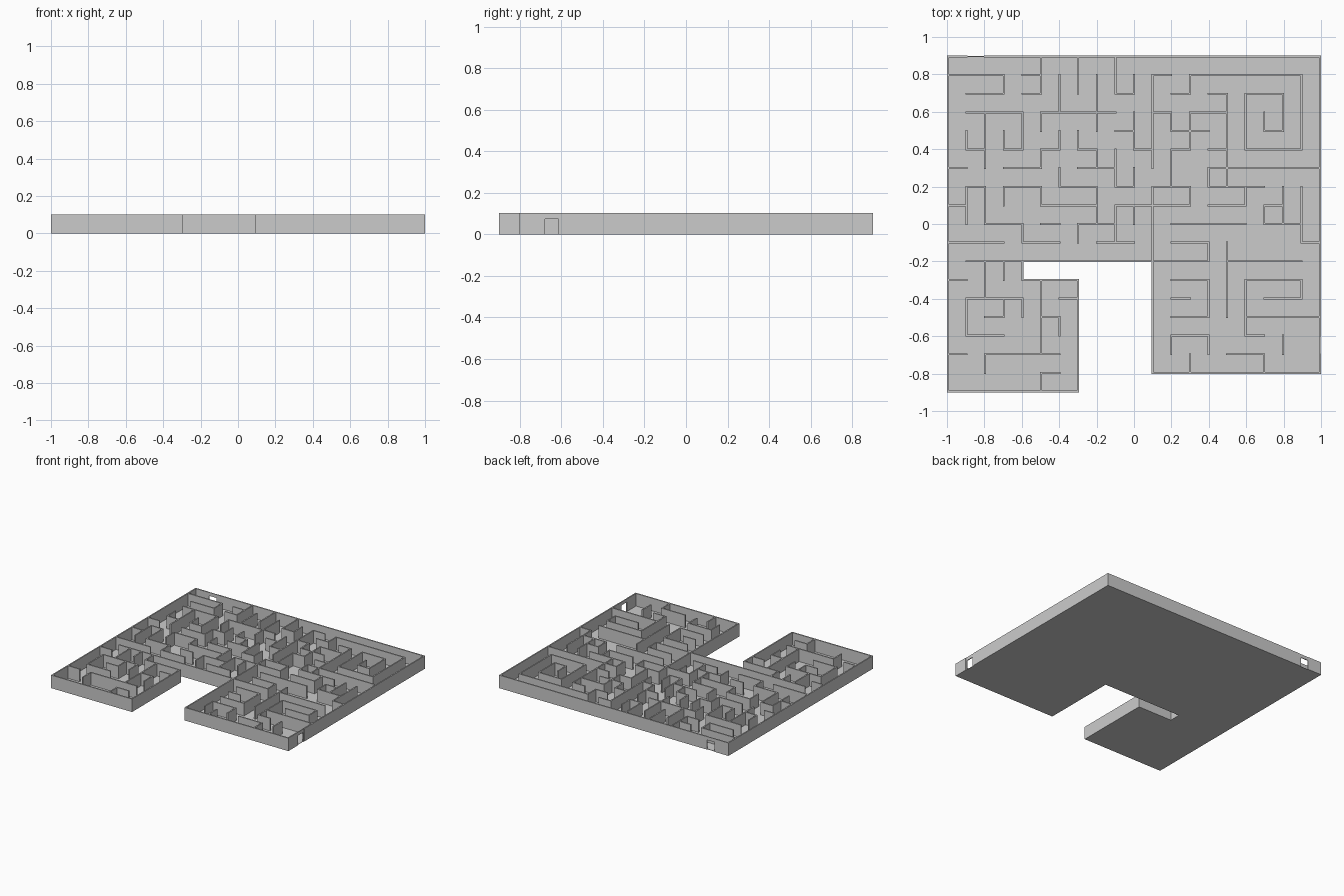
import bpy, bmesh
from mathutils import Matrix

if "Cube" in bpy.data.objects:
    bpy.data.objects.remove(bpy.data.objects["Cube"])

S = 0.0995      # cell pitch
T = 0.01        # wall thickness
H = 0.102       # wall height
FLOOR = 0.003   # floor thickness

# Floor plan corners, in cells
OUTLINE = [(-10, 9), (10, 9), (10, -8), (1, -8), (1, -2),
           (-6, -2), (-6, -3), (-3, -3), (-3, -9), (-10, -9)]


def box(bm, x0, x1, y0, y1, z0, z1):
    m = Matrix.Translation(((x0 + x1) / 2, (y0 + y1) / 2, (z0 + z1) / 2)) \
        @ Matrix.Diagonal((x1 - x0, y1 - y0, z1 - z0, 1))
    bmesh.ops.create_cube(bm, size=1, matrix=m)


def wall(bm, a, b):
    """Wall between two grid nodes."""
    (x0, x1), (y0, y1) = sorted((a[0], b[0])), sorted((a[1], b[1]))
    h = T / 2
    box(bm, x0 * S - h, x1 * S + h, y0 * S - h, y1 * S + h, 0, H)


def runs(line):
    """Start and end of each unbroken stretch of wall."""
    start = None
    for k, c in enumerate(line + "."):
        if c == "#" and start is None:
            start = k
        elif c != "#" and start is not None:
            yield start, k
            start = None


def along_x(y, line):
    """Walls on one grid line, left to right; # is wall, . is open."""
    for s, e in runs(line):
        wall(bm, (s - 10, y), (e - 10, y))


def along_y(x, line):
    """Walls on one grid line, back to front."""
    for s, e in runs(line):
        wall(bm, (x, 9 - s), (x, 9 - e))


def finish(bm, name):
    me = bpy.data.meshes.new(name)
    bm.to_mesh(me)
    bm.free()
    ob = bpy.data.objects.new(name, me)
    bpy.context.collection.objects.link(ob)


# Floor slab
bm = bmesh.new()
face = bm.faces.new([bm.verts.new((x * S, y * S, 0)) for x, y in OUTLINE])
top = bmesh.ops.extrude_face_region(bm, geom=[face])["geom"]
bmesh.ops.translate(bm, verts=[v for v in top if isinstance(v, bmesh.types.BMVert)],
                    vec=(0, 0, FLOOR))
bmesh.ops.recalc_face_normals(bm, faces=bm.faces[:])
finish(bm, "floor")

# Outer walls, leaving a one-cell gap for each doorway
bm = bmesh.new()
for a, b in zip(OUTLINE, OUTLINE[1:] + OUTLINE[:1]):
    if a == (-10, 9):
        wall(bm, a, (-9, 9))
        wall(bm, (-8, 9), b)
    elif a == (10, 9):
        wall(bm, a, (10, -6))
        wall(bm, (10, -7), b)
    else:
        wall(bm, a, b)
finish(bm, "outer_walls")

# Doorways: thin panels with an opening (two jambs and a lintel)
DOOR_H, JAMB, P = 0.075, 0.017, 0.003
DOOR_PARTS = ((0, JAMB, 0), (S - JAMB, S, 0), (JAMB, S - JAMB, DOOR_H))
bm = bmesh.new()
for s, e, z0 in DOOR_PARTS:
    box(bm, -9 * S + s, -9 * S + e, 9 * S - P, 9 * S + P, z0, H)
finish(bm, "back_doorway")
bm = bmesh.new()
for s, e, z0 in DOOR_PARTS:
    box(bm, 10 * S - P, 10 * S + P, -7 * S + s, -7 * S + e, z0, H)
finish(bm, "right_doorway")

# Inner walls running left to right
bm = bmesh.new()
along_x(8, "###.#......#.######.")
along_x(7, ".##.#....#..#.#.##..")
along_x(6, ".###.####..#.##.....")
along_x(5, ".........#..##...#..")
along_x(4, ".#.#.#.#..#.#.#.###.")
along_x(3, "#..##..##.....######")
along_x(2, ".#.##.##.#.##.###...")
along_x(1, "#....###.####.##.#..")
along_x(0, "..##.#.##...####.##.")
along_x(-1, "###.##..##..##.....#")
along_x(-2, ".###.......###.####.")
along_x(-3, "#...........##..###.")
along_x(-4, ".###..#.....#....##.")
along_x(-5, "..#..#......##..####")
along_x(-6, ".##.........##..#...")
along_x(-7, "#.####.........##...")
along_x(-8, ".....#..............")
finish(bm, "inner_cross_walls")

# Inner walls running back to front
bm = bmesh.new()
along_y(-9, "....#..##....##...")
along_y(-8, "...###.##..##...#.")
along_y(-7, ".#..#..#...#.#....")
along_y(-6, "...##....#...#....")
along_y(-5, "##.#.#.#....####.#")
along_y(-4, ".##.#.#.......#...")
along_y(-3, "##..#....#........")
along_y(-2, ".###.#.##.........")
along_y(-1, "##...##.##........")
along_y(0, ".#.##.#.#.........")
along_y(1, ".#####.####.......")
along_y(2, "...#.##........#..")
along_y(3, ".#.##..#........#.")
along_y(4, "......#...#.##.#..")
along_y(5, "..#####...####....")
along_y(6, "..###..#....###...")
along_y(7, "...#....#.......#.")
along_y(8, "..##...##......#..")
along_y(9, ".####..###..#.....")
finish(bm, "inner_long_walls")
